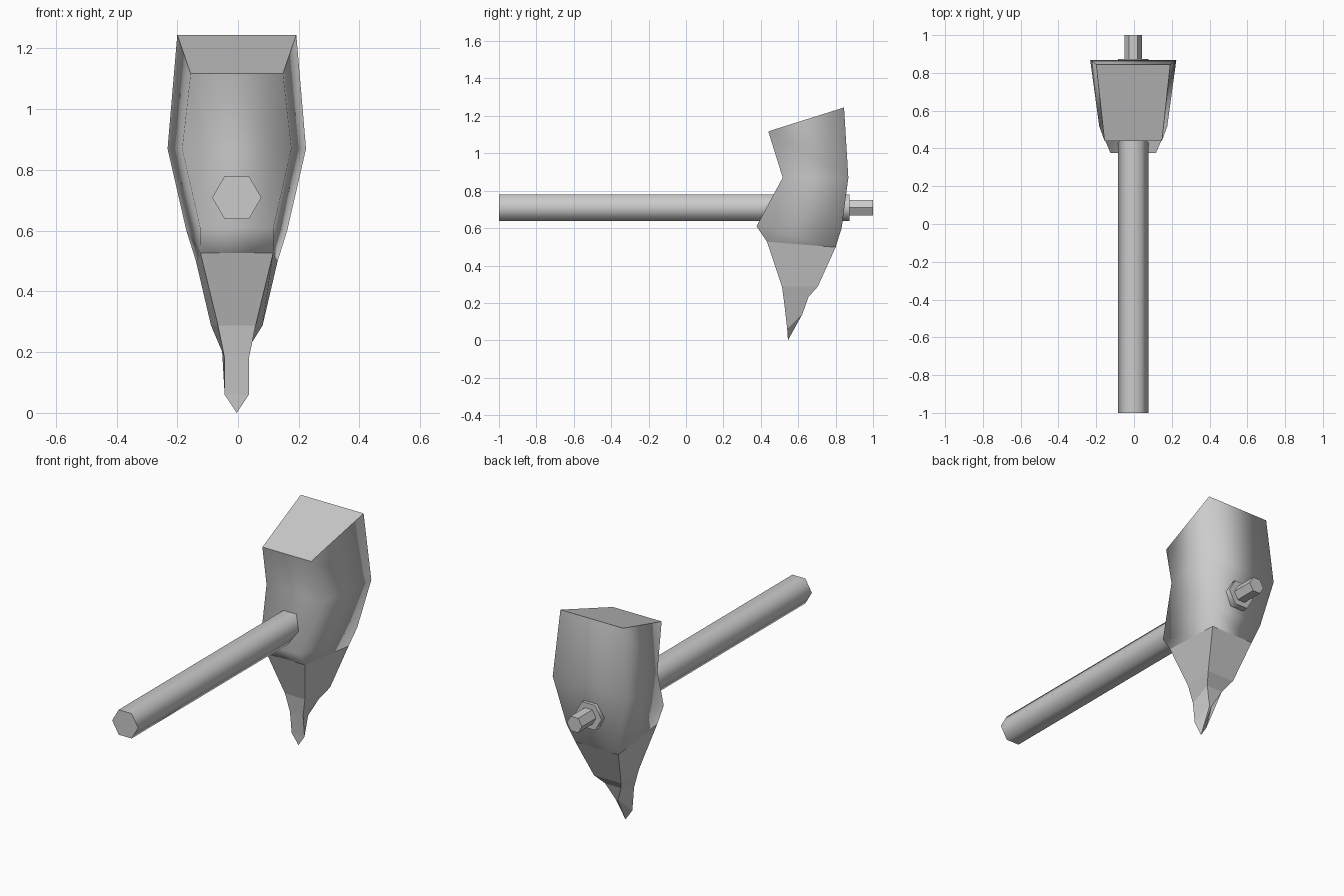
import bpy, bmesh, math

if "Cube" in bpy.data.objects:
    bpy.data.objects.remove(bpy.data.objects["Cube"])

CX = -0.004  # slight sideways offset of the whole tool


def finish(bm, name):
    bmesh.ops.recalc_face_normals(bm, faces=bm.faces[:])
    me = bpy.data.meshes.new(name)
    bm.to_mesh(me)
    bm.free()
    ob = bpy.data.objects.new(name, me)
    bpy.context.collection.objects.link(ob)
    return ob


def ring(bm, front, back):
    """Trapezoid section; front and back are (half width, y, z)."""
    (fw, fy, fz), (bw, by, bz) = front, back
    pts = [(-fw, fy, fz), (fw, fy, fz), (bw, by, bz), (-bw, by, bz)]
    return [bm.verts.new((x + CX, y, z)) for x, y, z in pts]


def bridge(bm, a, b, smooth):
    for i in range(4):
        j = (i + 1) % 4
        bm.faces.new((a[i], a[j], b[j], b[i])).smooth = smooth


# Head: rounded block above, faceted spike below
sections = [
    ((0.152, 0.44, 1.117), (0.196, 0.845, 1.245)),
    ((0.180, 0.517, 0.87), (0.228, 0.868, 0.87)),
    ((0.121, 0.377, 0.61), (0.166, 0.832, 0.60)),
    ((0.120, 0.433, 0.527), (0.134, 0.80, 0.498)),
    ((0.062, 0.513, 0.288), (0.085, 0.705, 0.288)),
    ((0.041, 0.527, 0.185), (0.050, 0.655, 0.232)),
    ((0.040, 0.541, 0.06), (0.006, 0.622, 0.14)),
]
bm = bmesh.new()
rings = [ring(bm, f, b) for f, b in sections]
bm.faces.new(rings[0])
for i in range(len(rings) - 1):
    bridge(bm, rings[i], rings[i + 1], smooth=i < 3)
tip = bm.verts.new((CX, 0.545, 0.0))
last = rings[-1]
for i in range(4):
    bm.faces.new((last[i], last[(i + 1) % 4], tip))
finish(bm, "hammer_head")


# Hexagonal rods running along y
def hex_rod(name, radius, y0, y1, smooth):
    bm = bmesh.new()
    loops = [[bm.verts.new((CX + radius * math.cos(k * math.pi / 3), y,
                            0.709 + radius * math.sin(k * math.pi / 3)))
              for k in range(6)] for y in (y0, y1)]
    for k in range(6):
        j = (k + 1) % 6
        f = bm.faces.new((loops[0][k], loops[0][j], loops[1][j], loops[1][k]))
        f.smooth = smooth
    for lp in loops:
        bm.faces.new(lp)
    return finish(bm, name)


hex_rod("handle", 0.081, -1.0, 0.874, True)
hex_rod("end_peg", 0.047, 0.86, 1.0, False)
